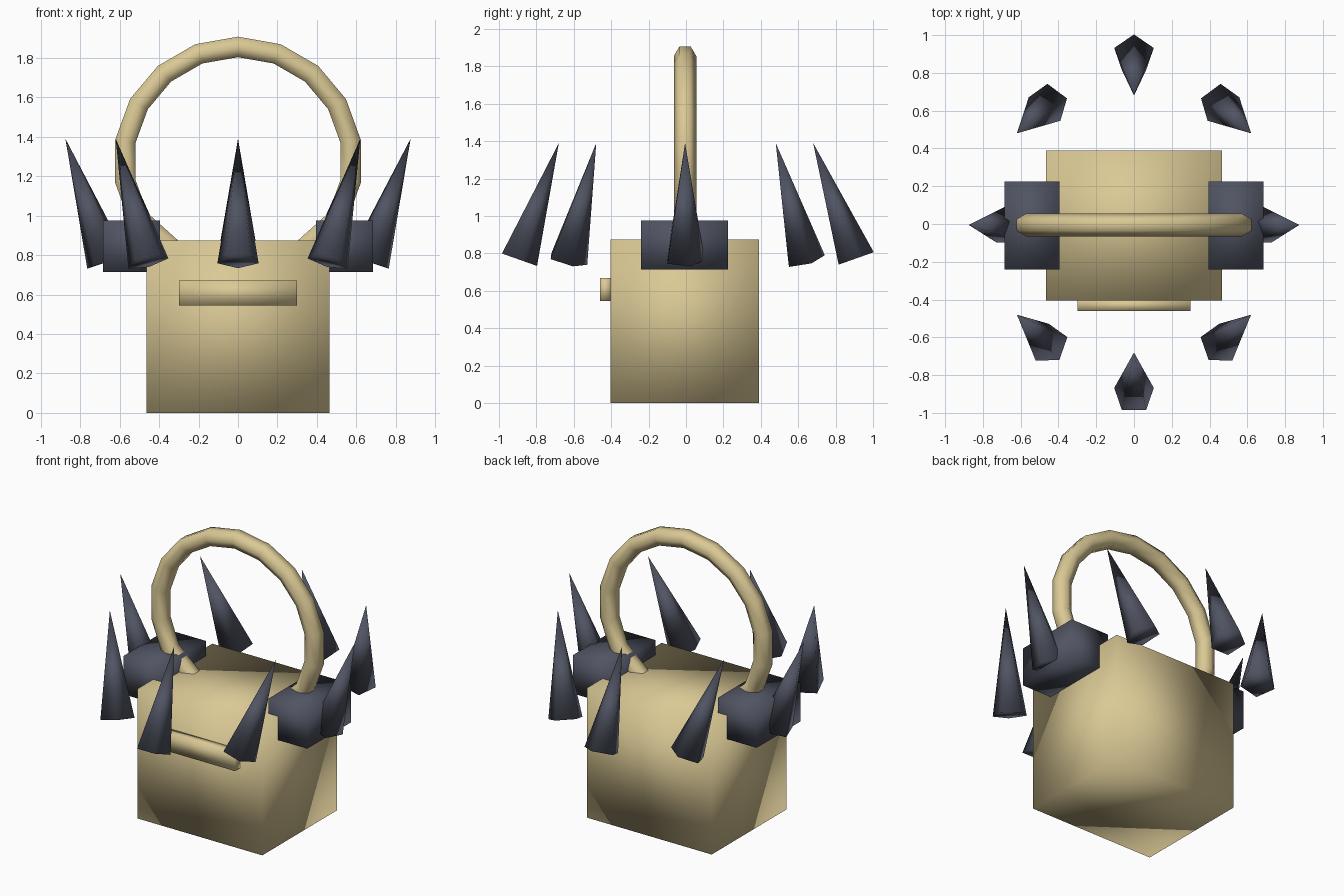
import bpy
import bmesh
from math import radians, sin, cos
from mathutils import Vector, Matrix

if "Cube" in bpy.data.objects:
    bpy.data.objects.remove(bpy.data.objects["Cube"], do_unlink=True)


def make_material(name, rgb):
    mat = bpy.data.materials.new(name)
    mat.use_nodes = True
    mat.diffuse_color = (*rgb, 1)
    bsdf = mat.node_tree.nodes["Principled BSDF"]
    bsdf.inputs["Base Color"].default_value = (*rgb, 1)
    bsdf.inputs["Roughness"].default_value = 0.8
    return mat


TAN = make_material("sandy tan", (0.70, 0.58, 0.30))
DARK = make_material("dark slate", (0.080, 0.088, 0.122))


def finish(name, bm, mat):
    """Turn a bmesh into a fully smooth-shaded object."""
    mesh = bpy.data.meshes.new(name)
    for face in bm.faces:
        face.smooth = True
    bm.to_mesh(mesh)
    bm.free()
    mesh.materials.append(mat)
    obj = bpy.data.objects.new(name, mesh)
    bpy.context.collection.objects.link(obj)
    return obj


def box(name, low, high, mat):
    low, high = Vector(low), Vector(high)
    bm = bmesh.new()
    bmesh.ops.create_cube(bm, size=1)
    for v in bm.verts:
        v.co = (low + high) / 2 + v.co * (high - low)
    return finish(name, bm, mat)


def spike(name, base, tip):
    """Five-sided cone standing on base and leaning to tip."""
    base, tip = Vector(base), Vector(tip)
    axis = tip - base
    turn = Vector((0, 0, 1)).rotation_difference(axis).to_matrix().to_4x4()
    place = Matrix.Translation((base + tip) / 2) @ turn
    bm = bmesh.new()
    bmesh.ops.create_cone(bm, cap_ends=True, segments=5, radius1=0.11,
                          radius2=0, depth=axis.length, matrix=place)
    bmesh.ops.remove_doubles(bm, verts=bm.verts[:], dist=0.0005)
    return finish(name, bm, mat=DARK)


# Main body and the raised bar on its front
box("body", (-0.465, -0.405, 0), (0.465, 0.39, 0.875), TAN)
box("front_bar", (-0.3, -0.46, 0.545), (0.3, -0.40, 0.67), TAN)

# Shoulder blocks and the spikes around the body
for side, label in ((1, "left"), (-1, "right")):
    xs = sorted((side * 0.395, side * 0.685))
    box(label + "_block", (xs[0], -0.24, 0.715), (xs[1], 0.225, 0.975), DARK)
    spike(label + "_spike", (side * 0.665, -0.01, 0.765), (side * 0.875, -0.005, 1.39))
    for end, where in ((-1, "front"), (1, "back")):
        spike(f"{where}_{label}_spike", (side * 0.455, end * 0.635, 0.765),
              (side * 0.62, end * 0.48, 1.39))
for end, where in ((-1, "front"), (1, "back")):
    spike(where + "_spike", (0, end * 0.9, 0.77), (0, end * 0.68, 1.39))

# Hoop handle: an arc whose feet bend inward into the body
path = [(0.31, 0.81)]
for i in range(13):
    a = radians(-30 + 20 * i)
    path.append((0.58 * cos(a), 1.275 + 0.58 * sin(a)))
path.append((-0.31, 0.81))

curve = bpy.data.curves.new("handle", "CURVE")
curve.dimensions = "3D"
curve.bevel_depth = 0.06
curve.bevel_resolution = 1
curve.use_fill_caps = True
spline = curve.splines.new("POLY")
spline.points.add(len(path) - 1)
for point, (x, z) in zip(spline.points, path):
    point.co = (x, -0.005, z, 1)
spline.use_smooth = True
curve.materials.append(TAN)
handle = bpy.data.objects.new("handle", curve)
bpy.context.collection.objects.link(handle)
bpy.ops.object.select_all(action="DESELECT")
handle.select_set(True)
bpy.context.view_layer.objects.active = handle
bpy.ops.object.convert(target="MESH")
bpy.ops.object.shade_smooth()
